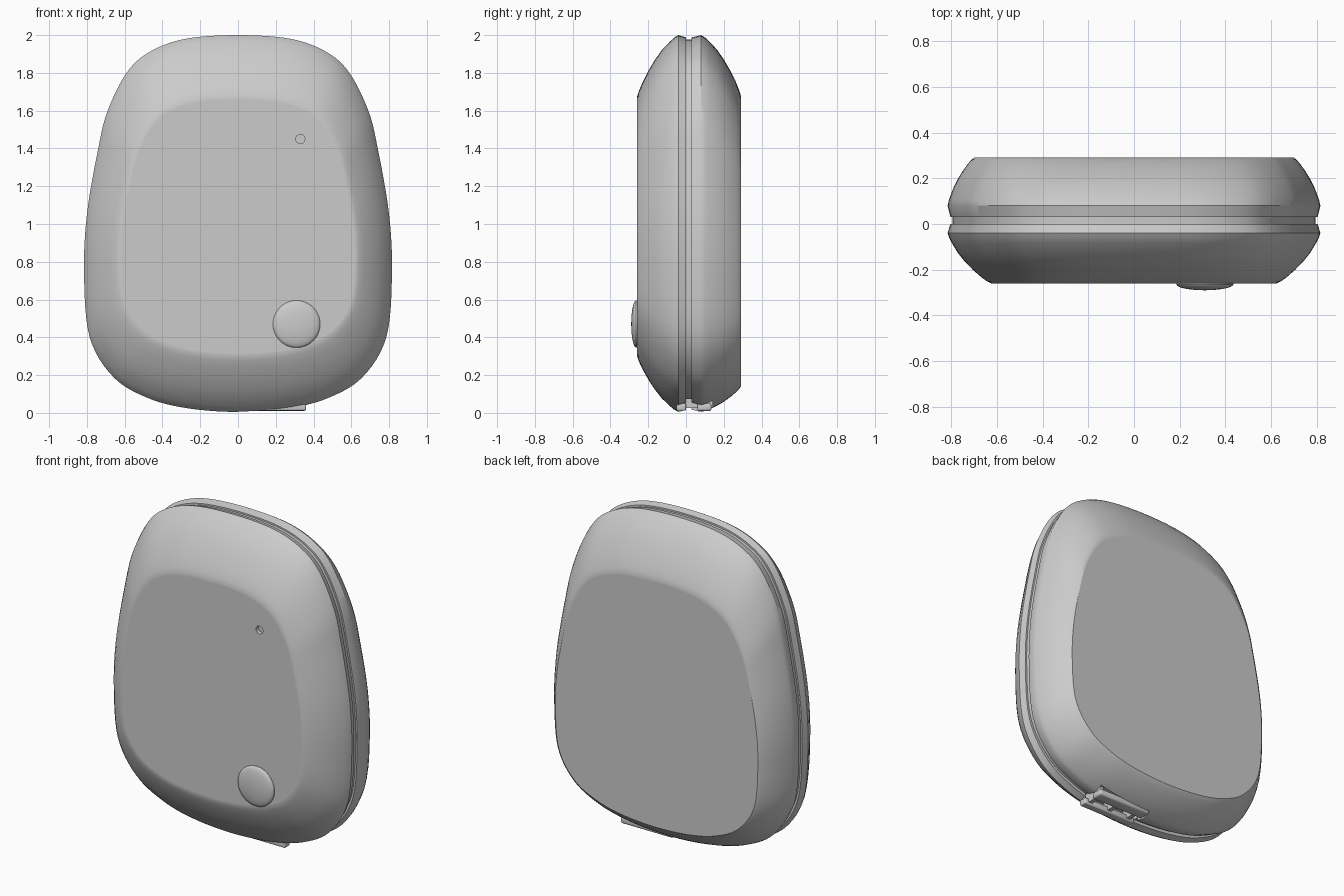
import bpy, bmesh, math
from mathutils import Vector

cube = bpy.data.objects.get("Cube")
if cube:
    bpy.data.objects.remove(cube, do_unlink=True)

grey = bpy.data.materials.new("plain grey")
grey.use_nodes = True
colour = (0.6, 0.6, 0.6, 1)
grey.diffuse_color = colour
grey.node_tree.nodes["Principled BSDF"].inputs["Base Color"].default_value = colour

# Right half of the case outline (x, z), top centre to bottom centre
HALF = [(0, 2), (.28, 1.98), (.47, 1.91), (.59, 1.8), (.69, 1.6), (.74, 1.4),
        (.80, 1.05), (.815, .73), (.785, .4), (.66, .19), (.48, .08), (.27, .025), (0, .005)]
WIDTH = .815
# Rounding from rim to flat face: (depth fraction, inset fraction)
ROUND = [(0, 0), (.1, .04), (.2, .1), (.4, .24), (.57, .4), (.73, .58), (.88, .78), (.96, .91), (1, 1)]


def smooth_outline(steps=6):
    """Closed smooth curve through the mirrored half outline."""
    pts = [Vector(p) for p in HALF + [(-x, z) for x, z in HALF[-2:0:-1]]]
    n, out = len(pts), []
    for i in range(n):
        a, b, c, d = (pts[(i + k) % n] for k in (-1, 0, 1, 2))
        for s in range(steps):
            t = s / steps
            out.append(b + (c - a) * t / 2 + (2 * a - 5 * b + 4 * c - d) * t * t / 2
                       + (3 * b - a - 3 * c + d) * t ** 3 / 2)
    return out


OUTLINE = smooth_outline()


def finish(name, bm, smooth=True):
    bmesh.ops.recalc_face_normals(bm, faces=bm.faces)
    mesh = bpy.data.meshes.new(name)
    bm.to_mesh(mesh)
    bm.free()
    ob = bpy.data.objects.new(name, mesh)
    bpy.context.collection.objects.link(ob)
    mesh.materials.append(grey)
    if smooth:
        bpy.ops.object.select_all(action='DESELECT')
        ob.select_set(True)
        bpy.context.view_layer.objects.active = ob
        bpy.ops.object.shade_smooth_by_angle(angle=math.radians(32))
    return ob


def skin(bm, rings):
    """Bridge rings of points and cap both ends."""
    loops = [[bm.verts.new(p) for p in ring] for ring in rings]
    for a, b in zip(loops, loops[1:]):
        for i in range(len(a)):
            j = (i + 1) % len(a)
            bm.faces.new((a[i], a[j], b[j], b[i]))
    bm.faces.new(loops[0])
    bm.faces.new(loops[-1])


def case_ring(y, side, top, bottom):
    """Case outline at depth y, pulled in at the sides, top and bottom."""
    sx, sz = (WIDTH - side) / WIDTH, (2 - top - bottom) / 2
    return [(p.x * sx, y, bottom + p.y * sz) for p in OUTLINE]


def shell(name, seam, rim, face, side, top, bottom):
    rings = [case_ring(seam, .012, .012, .012)]
    for depth, f in ROUND + [(1, 1.04)]:
        rings.append(case_ring(rim + (face - rim) * depth, side * f, top * f, bottom * f))
    bm = bmesh.new()
    skin(bm, rings)
    return finish(name, bm)


def box(name, lo, hi, bevel=0):
    bm = bmesh.new()
    bmesh.ops.create_cube(bm, size=1)
    for v in bm.verts:
        v.co = [(a + b) / 2 + c * (b - a) for a, b, c in zip(lo, hi, v.co)]
    if bevel:
        bmesh.ops.bevel(bm, geom=bm.edges[:], offset=bevel, segments=3, affect='EDGES', profile=.5)
    return finish(name, bm, bool(bevel))


def disc(name, x, z, profile, count=48, smooth=True):
    """Round part about the y direction from (radius, y) pairs."""
    bm = bmesh.new()
    turn = [2 * math.pi * i / count for i in range(count)]
    skin(bm, [[(x + r * math.cos(a), y, z + r * math.sin(a)) for a in turn] for r, y in profile])
    return finish(name, bm, smooth)


def cut(target, cutter):
    mod = target.modifiers.new(cutter.name, 'BOOLEAN')
    mod.operation, mod.solver, mod.object = 'DIFFERENCE', 'EXACT', cutter
    cutter.hide_render = True
    cutter.hide_viewport = True
    cutter.display_type = 'WIRE'


# Two rounded halves with a recessed seam
front = shell("front_shell", 0, -.04, -.26, .19, .33, .3)
back = shell("back_shell", .03, .08, .29, .115, .32, .135)
bm = bmesh.new()
skin(bm, [case_ring(y, .022, .022, .03) for y in (-.02, .05)])
core = finish("seam_core", bm)

# Pinhole in the front face
cut(front, disc("pinhole_cutter", .33, 1.45, [(.024, -.3), (.024, -.235)], 24, False))

# Domed push button
dome = [(.125, -.25), (.125, -.264)]
dome += [(.125 * math.cos(a), -.264 - .026 * math.sin(a))
         for a in (math.radians(d) for d in range(15, 90, 12))]
disc("button", .31, .47, dome)

# Port recess in the bottom edge with its cover strip and ribs
recess = box("port_cutter", (0, -.045, -.1), (.36, .14, .085))
for part in (front, back, core):
    cut(part, recess)
box("port_front_lip", (0, -.05, .012), (.36, 0, .05), .008)
box("port_cover", (0, .06, .01), (.36, .135, .05), .012)
for x in (.03, .17, .31):
    box("port_rib", (x, -.03, .025), (x + .025, .1, .1))
